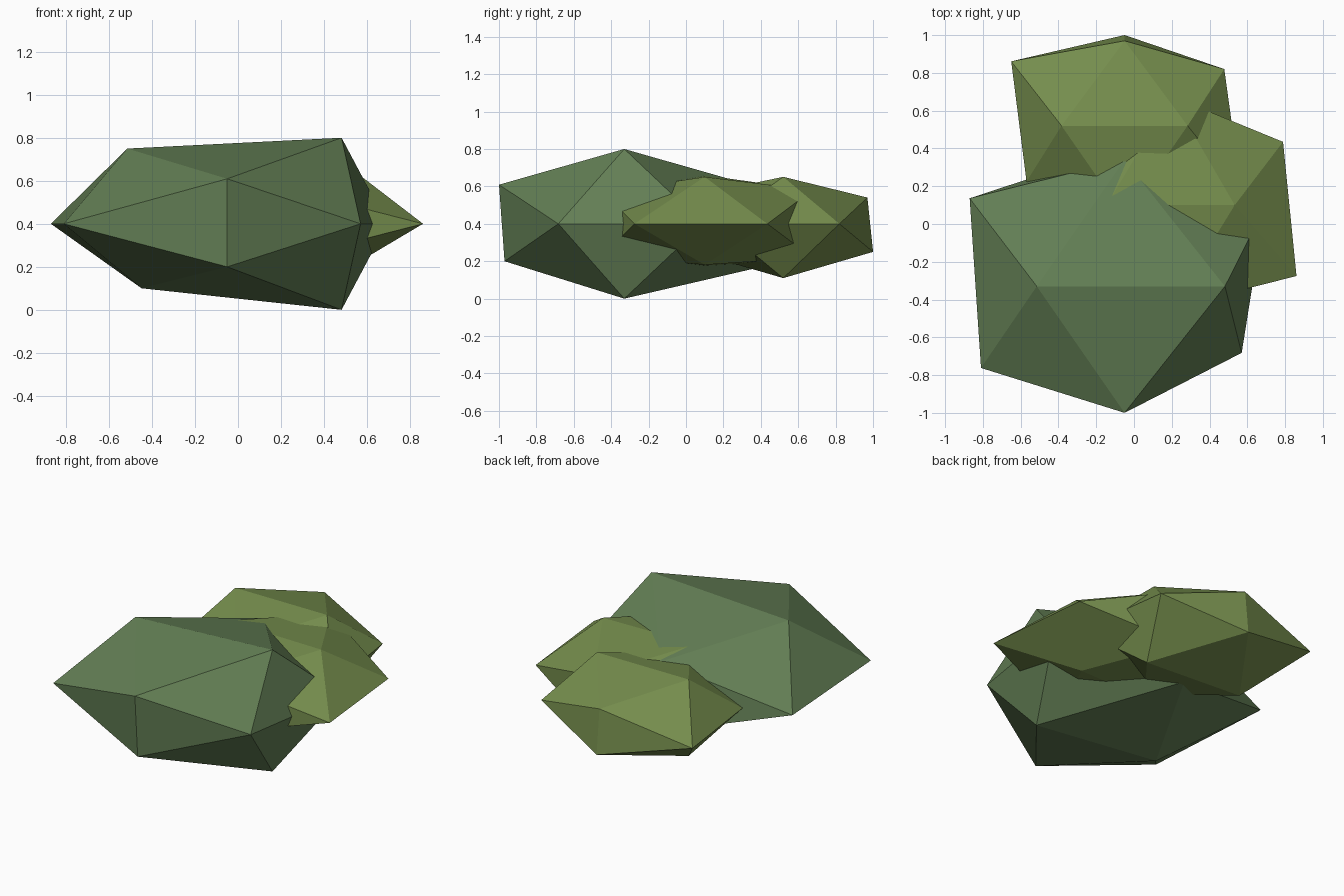
import bpy
import bmesh

if "Cube" in bpy.data.objects:
    bpy.data.objects.remove(bpy.data.objects["Cube"])

PHI = 0.618  # short-to-long side ratio of an icosahedron


def material(name, rgb):
    m = bpy.data.materials.new(name)
    m.diffuse_color = (*rgb, 1)
    m.use_nodes = True
    m.node_tree.nodes["Principled BSDF"].inputs["Base Color"].default_value = m.diffuse_color
    return m


def leaf_clump(name, centre, radius, mat, ridge, rim, ends):
    """Flattened icosahedron with each corner pushed in or out.
    ridge: left/right top, left/right bottom
    rim:   left front, left back, right front, right back
    ends:  front low, front high, back low, back high"""
    rx, ry, rz = radius, radius * 0.92, radius * 0.465
    points = [(sx * PHI, 0, sz) for sz in (1, -1) for sx in (-1, 1)]
    points += [(sx, sy * PHI, 0) for sx in (-1, 1) for sy in (-1, 1)]
    points += [(0, sy, sz * PHI) for sy in (-1, 1) for sz in (-1, 1)]
    bm = bmesh.new()
    verts = [bm.verts.new(p) for p in points]
    bmesh.ops.convex_hull(bm, input=verts)
    for v, s in zip(verts, ridge + rim + ends):
        v.co.x *= rx * s
        v.co.y *= ry * s
        v.co.z *= rz * s
    bmesh.ops.recalc_face_normals(bm, faces=bm.faces)
    mesh = bpy.data.meshes.new(name)
    bm.to_mesh(mesh)
    bm.free()
    mesh.materials.append(mat)
    ob = bpy.data.objects.new(name, mesh)
    ob.location = centre
    bpy.context.collection.objects.link(ob)
    return ob


deep_green = material("deep green", (0.125, 0.212, 0.090))
olive_green = material("olive green", (0.180, 0.270, 0.075))

# Large front clump
leaf_clump("front_clump", (-0.05, -0.33, 0.4), 0.80, deep_green,
           (0.94, 1.075, 0.806, 1.075), (0.95, 1.025, 0.775, 0.93),
           (0.87, 0.91, 1.0, 0.91))
# Medium clump on the right
leaf_clump("right_clump", (0.2, 0.1, 0.4), 0.62, olive_green,
           (0.90, 0.87, 0.80, 0.76), (0.95, 0.95, 1.065, 0.95),
           (0.95, 0.95, 1.01, 1.01))
# Small clump at the back
leaf_clump("back_clump", (-0.05, 0.52, 0.4), 0.60, olive_green,
           (0.90, 0.90, 0.90, 1.04), (0.865, 1.0, 1.03, 0.88),
           (0.87, 0.87, 0.87, 0.815))
